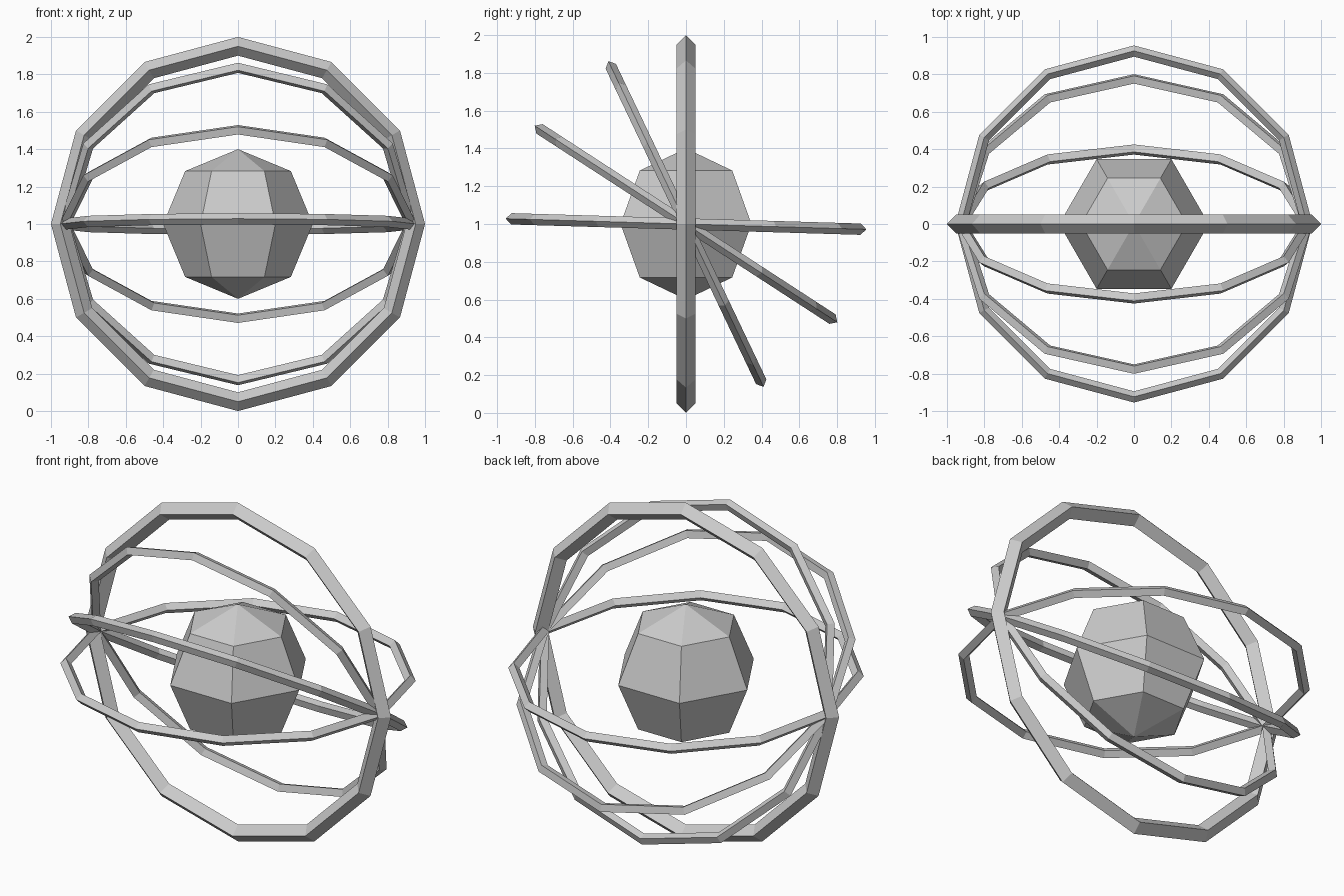
import bpy
import bmesh
from math import cos, sin, pi, radians
from mathutils import Matrix, Vector

if "Cube" in bpy.data.objects:
    bpy.data.objects.remove(bpy.data.objects["Cube"], do_unlink=True)

GREY = (0.6, 0.6, 0.6, 1)
grey = bpy.data.materials.new("light grey")
grey.use_nodes = True
grey.diffuse_color = GREY
grey.node_tree.nodes["Principled BSDF"].inputs["Base Color"].default_value = GREY


def lathe(name, profile, steps, closed, tilt=0):
    """Spin an (x, z) profile about z, then tip it about x around the centre."""
    bm = bmesh.new()
    verts = [bm.verts.new((x, 0, z)) for x, z in profile]
    edges = [bm.edges.new(pair) for pair in zip(verts, verts[1:])]
    if closed:
        edges.append(bm.edges.new((verts[-1], verts[0])))
    bmesh.ops.spin(bm, geom=verts + edges, cent=(0, 0, 0), axis=(0, 0, 1),
                   angle=2 * pi, steps=steps)
    bmesh.ops.remove_doubles(bm, verts=bm.verts, dist=0.0005)
    bmesh.ops.recalc_face_normals(bm, faces=bm.faces)
    bm.transform(Matrix.Translation(Vector((0, 0, 1))) @ Matrix.Rotation(tilt, 4, "X"))
    mesh = bpy.data.meshes.new(name)
    bm.to_mesh(mesh)
    bm.free()
    mesh.materials.append(grey)
    bpy.context.collection.objects.link(bpy.data.objects.new(name, mesh))


def ring(name, outer, thick, lean):
    """Twelve-sided hoop of diamond section, its top leaning forward from upright."""
    mid = outer - thick
    section = [(mid + thick * cos(i * pi / 2), thick * sin(i * pi / 2)) for i in range(4)]
    lathe(name, section, 12, True, radians(90 + lean))


# Faceted core
lathe("core", [(0.4 * sin(i * pi / 4), 0.4 * cos(i * pi / 4)) for i in range(5)], 6, False)

# Thick upright hoop and three thin hoops fanned about the side-to-side axis
ring("outer_ring", 1.0, 0.05, 0)
ring("steep_ring", 0.955, 0.03, 25.5)
ring("slanted_ring", 0.955, 0.03, 57)
ring("level_ring", 0.955, 0.03, 88.3)
